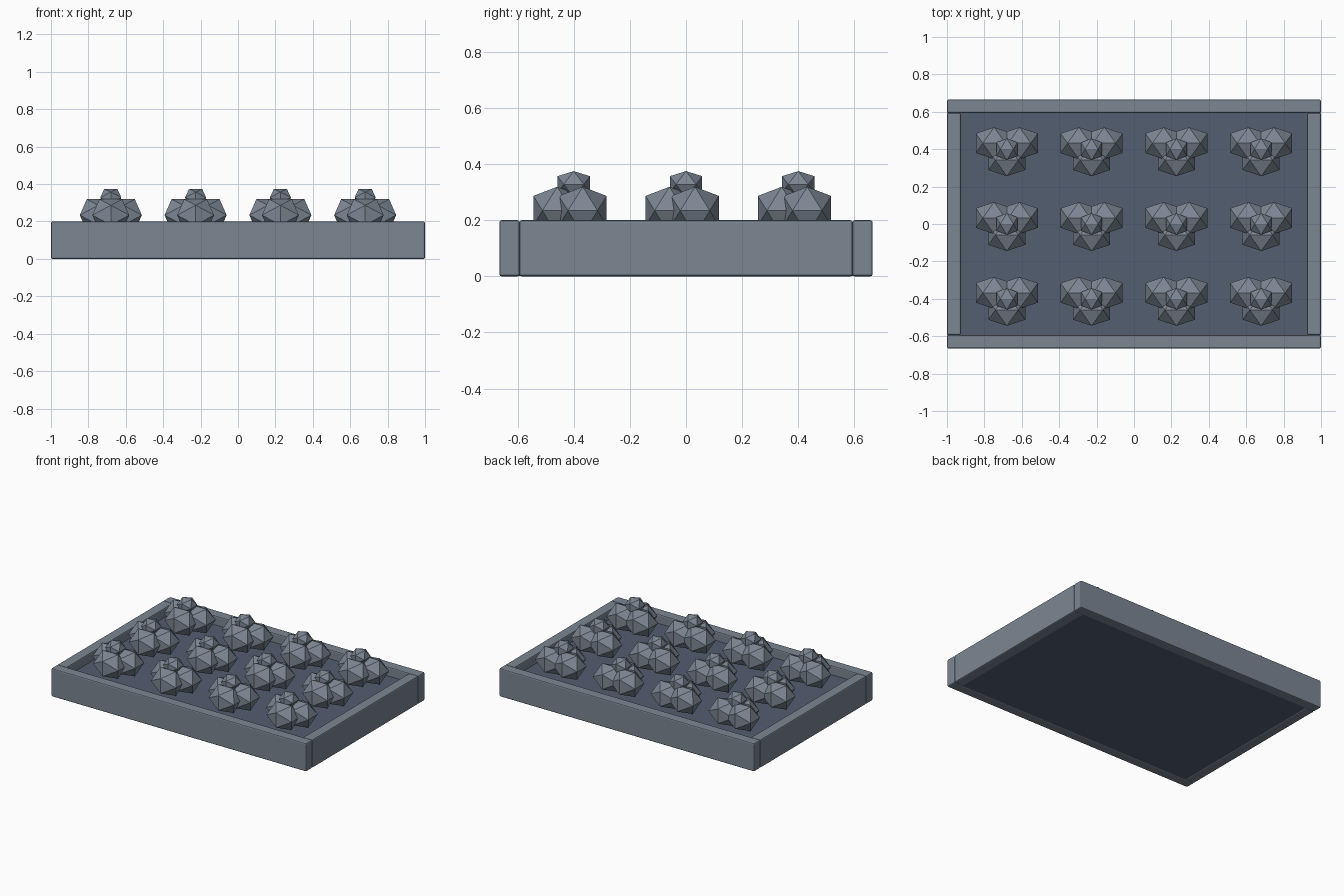
import bpy, bmesh, math

if "Cube" in bpy.data.objects:
    bpy.data.objects.remove(bpy.data.objects["Cube"])

PHI = (1 + math.sqrt(5)) / 2
NORM = math.sqrt(1 + PHI * PHI)


def material(name, r, g, b):
    m = bpy.data.materials.new(name)
    m.diffuse_color = (r, g, b, 1)
    m.use_nodes = True
    m.node_tree.nodes["Principled BSDF"].inputs["Base Color"].default_value = m.diffuse_color
    return m


SLATE = material("slate", 0.2, 0.238, 0.29)
DARK = material("dark_soil", 0.088, 0.112, 0.165)


def box(name, x0, x1, y0, y1, z0, z1, mat, bevel=0.0):
    bm = bmesh.new()
    bmesh.ops.create_cube(bm, size=1)
    for v in bm.verts:
        v.co.x = (x0 + x1) / 2 + v.co.x * (x1 - x0)
        v.co.y = (y0 + y1) / 2 + v.co.y * (y1 - y0)
        v.co.z = (z0 + z1) / 2 + v.co.z * (z1 - z0)
    if bevel:
        bmesh.ops.bevel(bm, geom=bm.edges[:], offset=bevel, segments=2,
                        profile=0.5, affect='EDGES')
    me = bpy.data.meshes.new(name)
    bm.to_mesh(me)
    bm.free()
    me.materials.append(mat)
    ob = bpy.data.objects.new(name, me)
    bpy.context.collection.objects.link(ob)
    return ob


def icosahedron_mesh(name):
    # icosahedron with its top edge running along x
    bm = bmesh.new()
    for a in (-1, 1):
        for b in (-PHI, PHI):
            for co in ((a, 0, b), (0, b, a), (b, a, 0)):
                bm.verts.new([c / NORM for c in co])
    bmesh.ops.convex_hull(bm, input=bm.verts[:])
    bmesh.ops.recalc_face_normals(bm, faces=bm.faces[:])
    me = bpy.data.meshes.new(name)
    bm.to_mesh(me)
    bm.free()
    me.materials.append(SLATE)
    return me


# tray boards
box("front_board", -1, 1, -0.665, -0.593, 0, 0.2, SLATE, 0.008)
box("back_board", -1, 1, 0.593, 0.665, 0, 0.2, SLATE, 0.008)
box("left_board", -1, -0.926, -0.594, 0.594, 0, 0.2, SLATE, 0.008)
box("right_board", 0.926, 1, -0.594, 0.594, 0, 0.2, SLATE, 0.008)

# soil slab
box("soil", -0.96, 0.96, -0.63, 0.63, 0.002, 0.135, DARK)

# seedlings: three lower leaf clumps and a bud on top
leaf = icosahedron_mesh("leaf_clump")
parts = (
    ("left_leaf", (-0.068, 0.032, 0.234), (0.115, 0.1, 0.1)),
    ("right_leaf", (0.068, 0.032, 0.234), (0.115, 0.1, 0.1)),
    ("front_leaf", (0, -0.059, 0.234), (0.116, 0.1, 0.1)),
    ("bud", (0, 0, 0.328), (0.066, 0.068, 0.055)),
)
for i in range(4):
    for j in range(3):
        px, py = -0.68 + i * 0.4533, -0.4 + j * 0.4
        for name, loc, scale in parts:
            ob = bpy.data.objects.new(name, leaf)
            ob.location = (px + loc[0], py + loc[1], loc[2])
            ob.scale = scale
            bpy.context.collection.objects.link(ob)
